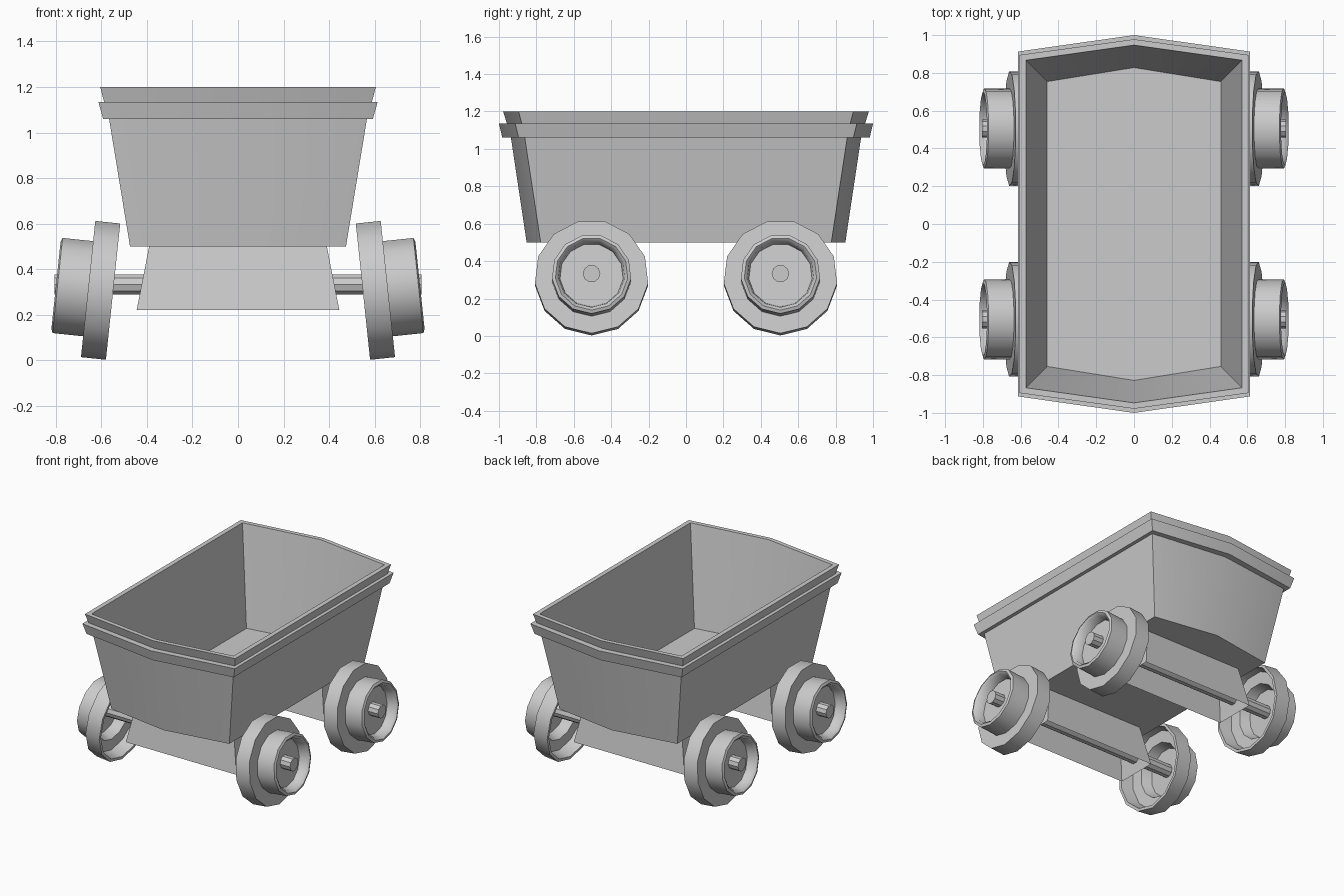
import bpy, bmesh, math
from mathutils import Matrix

if "Cube" in bpy.data.objects:
    bpy.data.objects.remove(bpy.data.objects["Cube"])


def finish(name, bm, smooth=0):
    bmesh.ops.recalc_face_normals(bm, faces=bm.faces)
    mesh = bpy.data.meshes.new(name)
    bm.to_mesh(mesh)
    bm.free()
    ob = bpy.data.objects.new(name, mesh)
    bpy.context.collection.objects.link(ob)
    if smooth:
        bpy.ops.object.select_all(action='DESELECT')
        bpy.context.view_layer.objects.active = ob
        ob.select_set(True)
        bpy.ops.object.shade_smooth_by_angle(angle=math.radians(smooth))
    return ob


def bridge(bm, loops):
    for a, b in zip(loops, loops[1:]):
        for i in range(len(a)):
            j = (i + 1) % len(a)
            bm.faces.new((a[i], a[j], b[j], b[i]))


def tub():
    # Rings of (height, half width, corner y, middle y), outside then inside
    rings = [(0.50, 0.474, 0.777, 0.852), (1.06, 0.566, 0.862, 0.936),
             (1.06, 0.592, 0.895, 0.982), (1.135, 0.613, 0.913, 1.0),
             (1.135, 0.588, 0.878, 0.957), (1.20, 0.605, 0.895, 0.978),
             (1.20, 0.571, 0.867, 0.947), (0.505, 0.460, 0.754, 0.828)]
    bm = bmesh.new()
    loops = []
    for z, x, yc, ym in rings:
        plan = [(x, -yc), (x, yc), (0, ym), (-x, yc), (-x, -yc), (0, -ym)]
        loops.append([bm.verts.new((px, py, z)) for px, py in plan])
    bridge(bm, loops)
    bm.faces.new(loops[0])
    bm.faces.new(loops[-1])
    finish("tub", bm, 30)


def axle_housing(name, y):
    # Tapered cover, open underneath
    bm = bmesh.new()
    loops = []
    for z, hx, hy in [(0.22, 0.445, 0.15), (0.50, 0.39, 0.10)]:
        loops.append([bm.verts.new((sx * hx, y + sy * hy, z))
                      for sx, sy in [(1, -1), (1, 1), (-1, 1), (-1, -1)]])
    bridge(bm, loops)
    bm.faces.new(loops[-1])
    finish(name, bm)


def axle(name, y):
    bm = bmesh.new()
    bmesh.ops.create_cone(bm, cap_ends=True, segments=10, radius1=0.047,
                          radius2=0.047, depth=1.61)
    bm.transform(Matrix.Translation((0, y, 0.333)) @ Matrix.Rotation(math.pi / 2, 4, 'Y'))
    finish(name, bm)


def wheel(name, side, y):
    # Lathe profile of (radius, distance outward): flange, tread, dished hub, hollow back
    profile = [(0.285, 0.0), (0.305, 0.0), (0.305, 0.11), (0.213, 0.11), (0.213, 0.245),
               (0.195, 0.252), (0.178, 0.238), (0.17, 0.18)]
    back = [(0.165, 0.165), (0.19, 0.095), (0.27, 0.09)]
    n = 13
    bm = bmesh.new()

    def ring(r, a):
        return [bm.verts.new((a, r * math.sin(2 * math.pi * i / n),
                              -r * math.cos(2 * math.pi * i / n))) for i in range(n)]
    front_loops = [ring(*p) for p in profile]
    back_loops = [ring(*p) for p in back]
    bridge(bm, front_loops)
    bridge(bm, back_loops + [front_loops[0]])
    bm.faces.new(front_loops[-1])
    bm.faces.new(back_loops[0])
    # Lean outward at the bottom, then mirror for the left side
    lean = Matrix.Rotation(math.radians(-6), 4, 'Y')
    place = Matrix.Translation((0.548, y, 0.306))
    bm.transform(Matrix.Diagonal((side, 1, 1, 1)) @ place @ lean)
    finish(name, bm, 50)


tub()
for end, y in (("front", -0.505), ("rear", 0.505)):
    axle_housing(end + "_axle_housing", y)
    axle(end + "_axle", y)
    for label, side in (("right", 1), ("left", -1)):
        wheel(f"{end}_{label}_wheel", side, y)
